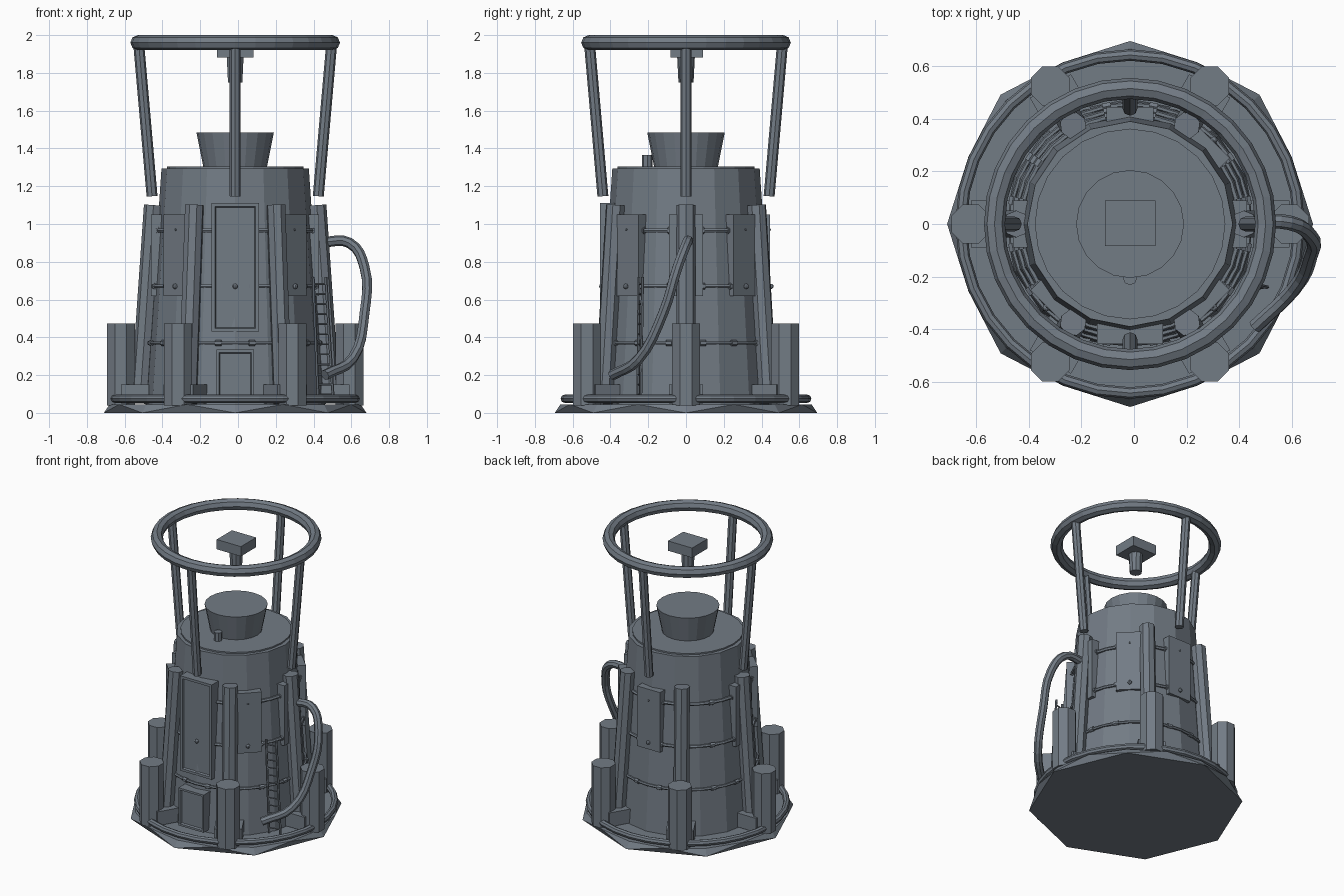
import bpy, bmesh, math
from mathutils import Vector, Matrix

if "Cube" in bpy.data.objects:
    bpy.data.objects.remove(bpy.data.objects["Cube"])

AX = -0.015  # central axis of the tower

# Blue-grey paint used on every part
PAINT = bpy.data.materials.new("blue_grey_paint")
PAINT.diffuse_color = (0.17, 0.20, 0.235, 1)
PAINT.use_nodes = True
PAINT.node_tree.nodes["Principled BSDF"].inputs["Base Color"].default_value = PAINT.diffuse_color


def add(name, bm):
    bmesh.ops.recalc_face_normals(bm, faces=bm.faces)
    me = bpy.data.meshes.new(name)
    bm.to_mesh(me)
    bm.free()
    me.materials.append(PAINT)
    ob = bpy.data.objects.new(name, me)
    bpy.context.collection.objects.link(ob)
    return ob


def polar(r, deg, z):
    a = math.radians(deg)
    return Vector((AX + r * math.cos(a), r * math.sin(a), z))


def rod(name, p, q, r1, r2=None, n=8, turn=0):
    p, q = Vector(p), Vector(q)
    d = q - p
    bm = bmesh.new()
    m = (Matrix.Translation((p + q) / 2) @ d.to_track_quat('Z', 'Y').to_matrix().to_4x4()
         @ Matrix.Rotation(math.radians(turn), 4, 'Z'))
    bmesh.ops.create_cone(bm, cap_ends=True, segments=n, radius1=r1,
                          radius2=r1 if r2 is None else r2, depth=d.length, matrix=m)
    return add(name, bm)


def box(name, center, size, deg=0, inset=0, recess=0):
    # local +x is the outward face, which may get a recessed panel
    bm = bmesh.new()
    bmesh.ops.create_cube(bm, size=1, matrix=Matrix.Diagonal((*size, 1)))
    if inset:
        bm.normal_update()
        f = [f for f in bm.faces if f.normal.x > 0.9]
        bmesh.ops.inset_region(bm, faces=f, thickness=inset)
        bmesh.ops.inset_region(bm, faces=f, thickness=0.008)
        bmesh.ops.translate(bm, verts=f[0].verts, vec=(-recess, 0, 0))
    bm.transform(Matrix.Translation(center) @ Matrix.Rotation(math.radians(deg), 4, 'Z'))
    return add(name, bm)


def hoop(name, R, r, z, n=32, k=8):
    bm = bmesh.new()
    rings = []
    for i in range(n):
        rings.append([bm.verts.new(polar(R + r * math.cos(2 * math.pi * j / k), 360 * i / n,
                                         z + r * math.sin(2 * math.pi * j / k))) for j in range(k)])
    for i in range(n):
        a, b = rings[i], rings[(i + 1) % n]
        for j in range(k):
            bm.faces.new((a[j], b[j], b[(j + 1) % k], a[(j + 1) % k]))
    return add(name, bm)


def ball(name, p, r):
    bm = bmesh.new()
    bmesh.ops.create_uvsphere(bm, u_segments=8, v_segments=6, radius=r, matrix=Matrix.Translation(p))
    return add(name, bm)


def body_r(z):
    return 0.475 - (z - 0.05) * 0.085 / 1.245


# Base: octagonal foot blending into a rounder top
bm = bmesh.new()
for i in range(8):
    bm.verts.new(polar(0.695, 45 * i, 0))
for i in range(16):
    bm.verts.new(polar(0.665, 22.5 * i, 0.045))
bmesh.ops.convex_hull(bm, input=bm.verts)
add("base", bm)
hoop("base_rail", 0.642, 0.022, 0.075)

# Tower body, lid, funnel and little vent
rod("tower_body", (AX, 0, 0.04), (AX, 0, 1.295), 0.475, 0.39, 16)
rod("tower_lid", (AX, 0, 1.29), (AX, 0, 1.305), 0.362, n=24)
rod("funnel", (AX, 0, 1.3), (AX, 0, 1.485), 0.168, 0.205, 20)
rod("vent", (AX, -0.205, 1.3), (AX, -0.205, 1.365), 0.027)

# Hoops around the body with slim clamps
for z, r in ((0.37, 0.010), (0.67, 0.011), (0.965, 0.012)):
    R = body_r(z) + 0.002
    hoop("body_hoop", R, r, z, 32, 6)
    for i in range(16):
        a = 22.5 * i + 11.25
        rod("hoop_clamp", polar(R, a - 2, z), polar(R, a + 2, z), r + 0.006, n=6)

# Six leg groups: outer post, leaning leg, foot block
for a in range(0, 360, 60):
    rod("outer_post", polar(0.605, a, 0.04), polar(0.605, a, 0.472), 0.08, n=8, turn=22.5)
    rod("leaning_leg", polar(0.505, a, 0.05), polar(0.432, a, 1.1), 0.051, n=8)
    box("foot_block", polar(0.53, a, 0.1), (0.15, 0.18, 0.1), a)

# Top ring and its four struts
hoop("top_ring", 0.515, 0.04, 1.96, 32, 8)
for a in range(0, 360, 90):
    rod("ring_strut", polar(0.44, a, 1.147), polar(0.51, a, 1.945), 0.029)

# Floating head inside the ring
box("head_block", (AX, 0.003, 1.917), (0.192, 0.172, 0.07))
rod("head_stem", (AX, 0, 1.75), (AX, 0, 1.89), 0.04, 0.047, 10)

# Side panels with knobs
for a in (-135, -45, 0, 45, 90, 180):
    box("side_panel", polar(0.415, a, 0.835), (0.06, 0.18, 0.43), a)
    ball("panel_knob", polar(0.45, a, 0.67), 0.014)
    ball("panel_stud", polar(0.445, a, 0.97), 0.006)

# Front hatches
box("tall_hatch", (AX, -0.415, 0.77), (0.08, 0.25, 0.68), -90, 0.025, 0.012)
ball("hatch_knob", (AX, -0.446, 0.67), 0.014)
box("low_hatch", (AX, -0.47, 0.2), (0.08, 0.2, 0.27), -90, 0.02, 0.012)

# Ladder
left = Vector((0.425, -0.255, 0.06)), Vector((0.398, -0.25, 0.72))
right = Vector((0.505, -0.24, 0.06)), Vector((0.465, -0.23, 0.72))
for s in (left, right):
    rod("ladder_rail", s[0], s[1], 0.008, n=6)
for i in range(12):
    t = (i + 0.7) / 12.4
    rod("ladder_rung", left[0].lerp(left[1], t), right[0].lerp(right[1], t), 0.005, n=6)

# Hose on the right side
cu = bpy.data.curves.new("hose", 'CURVE')
cu.dimensions = '3D'
cu.bevel_depth = 0.028
cu.bevel_resolution = 2
cu.resolution_u = 4
cu.use_fill_caps = True
sp = cu.splines.new('BEZIER')
pts = [(0.45, 0.01, 0.905), (0.59, 0.005, 0.9), (0.67, -0.045, 0.77), (0.67, -0.12, 0.53),
       (0.605, -0.25, 0.285), (0.46, -0.39, 0.2)]
sp.bezier_points.add(len(pts) - 1)
for b, p in zip(sp.bezier_points, pts):
    b.co = p
    b.handle_left_type = b.handle_right_type = 'AUTO'
for s in cu.splines:
    s.use_smooth = False
cu.materials.append(PAINT)
bpy.context.collection.objects.link(bpy.data.objects.new("hose", cu))
